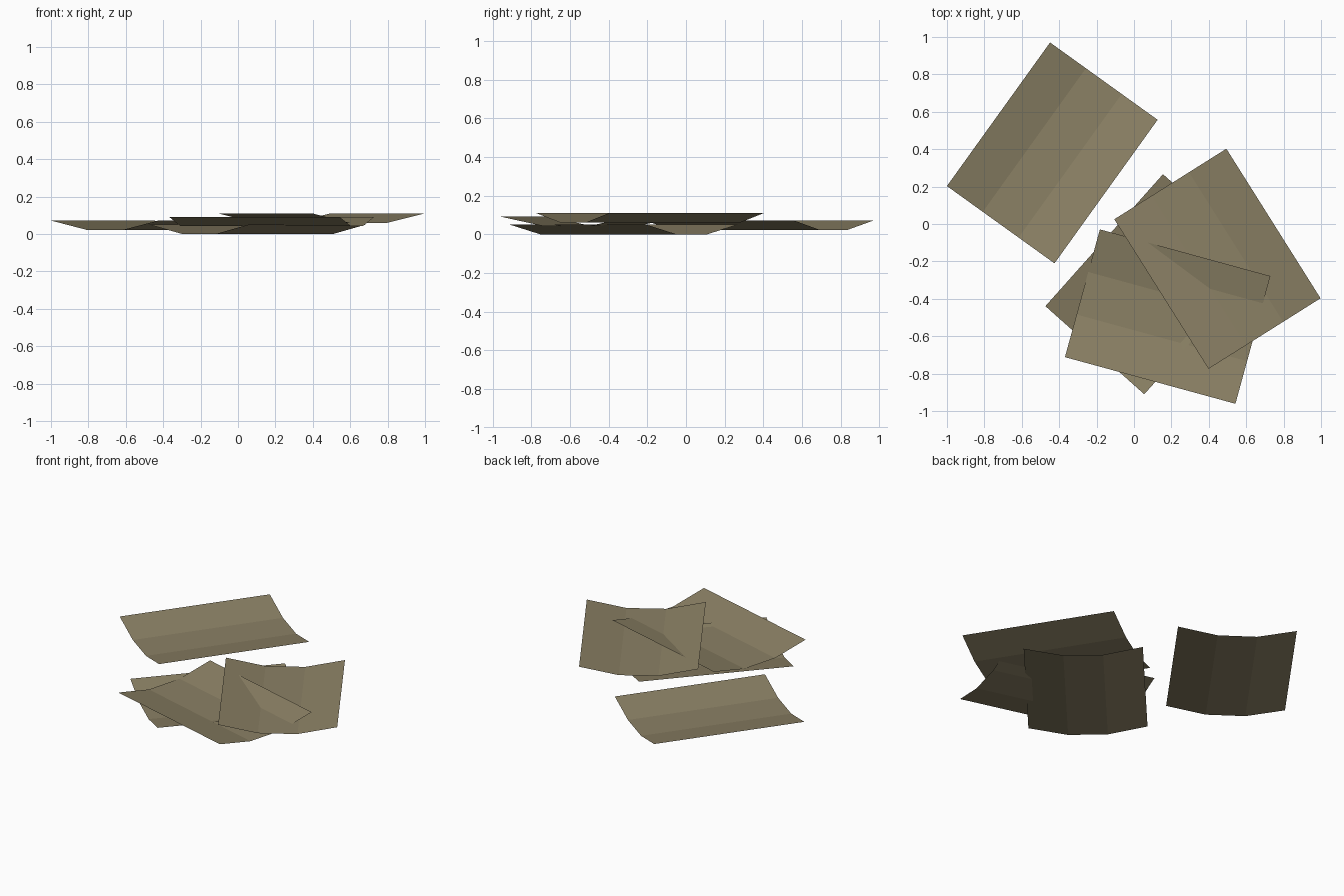
import bpy
import bmesh
from math import radians

LENGTH, WIDTH, LIFT = 0.945, 0.708, 0.05

cube = bpy.data.objects.get("Cube")
if cube:
    bpy.data.objects.remove(cube, do_unlink=True)

# Single drab colour shared by every sheet
drab = bpy.data.materials.new("drab_olive")
drab.use_nodes = True
colour = (0.26, 0.22, 0.13, 1.0)
drab.diffuse_color = colour
bsdf = drab.node_tree.nodes["Principled BSDF"]
bsdf.inputs["Base Color"].default_value = colour
bsdf.inputs["Roughness"].default_value = 0.9


def bent_sheet(name, x, y, z, angle):
    """Thin sheet folded along its length: flat middle third, raised sides."""
    bm = bmesh.new()
    rows = []
    for i in range(4):
        across = (i / 3 - 0.5) * WIDTH
        height = LIFT if i in (0, 3) else 0.0
        rows.append([bm.verts.new((s * LENGTH / 2, across, height)) for s in (-1, 1)])
    for a, b in zip(rows, rows[1:]):
        bm.faces.new((a[0], a[1], b[1], b[0]))
    mesh = bpy.data.meshes.new(name)
    bm.to_mesh(mesh)
    bm.free()
    mesh.materials.append(drab)
    sheet = bpy.data.objects.new(name, mesh)
    sheet.location = (x, y, z)
    sheet.rotation_euler.z = radians(angle)
    bpy.context.collection.objects.link(sheet)


# Three overlapping sheets and one lying apart
bent_sheet("bottom_sheet", 0.105, -0.322, 0.0, 48.3)
bent_sheet("separate_sheet", -0.437, 0.38, 0.022, 54.3)
bent_sheet("middle_sheet", 0.18, -0.495, 0.042, -15.3)
bent_sheet("top_sheet", 0.446, -0.186, 0.06, -57.8)
